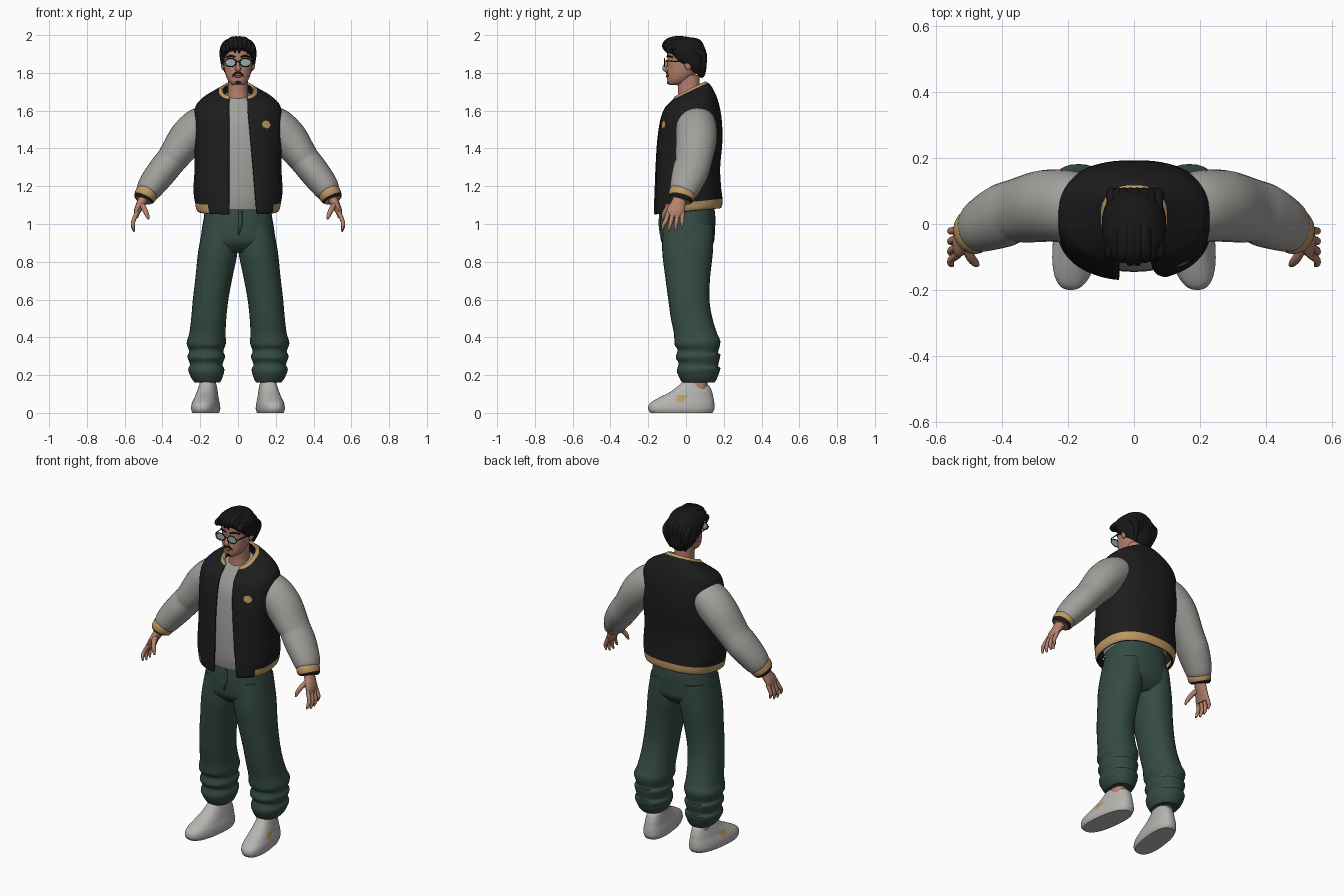
import bpy, bmesh, math, random
from mathutils import Vector

random.seed(4)
if "Cube" in bpy.data.objects:
    bpy.data.objects.remove(bpy.data.objects["Cube"])


def material(name, r, g, b):
    m = bpy.data.materials.new(name)
    m.use_nodes = True
    m.diffuse_color = (r, g, b, 1)
    node = m.node_tree.nodes["Principled BSDF"]
    node.inputs["Base Color"].default_value = (r, g, b, 1)
    node.inputs["Roughness"].default_value = 0.8
    return m


BLACK = material("jacket black", .012, .012, .012)
HAIR = material("hair black", .009, .009, .01)
GREY = material("sleeve grey", .36, .35, .33)
SHOE = material("shoe grey", .47, .46, .44)
GREEN = material("trouser green", .035, .07, .056)
TAN = material("trim tan", .52, .32, .12)
SKIN = material("skin", .46, .22, .15)
LIP = material("lip", .27, .09, .07)
LENS = material("lens", .3, .42, .44)


def smooth_rows(rows, k):
    """Catmull-Rom interpolation of every value in the control rows."""
    out = []
    for i in range(len(rows) - 1):
        p, a, b, n = rows[max(i - 1, 0)], rows[i], rows[i + 1], rows[min(i + 2, len(rows) - 1)]
        for j in range(k):
            t = j / k
            out.append([.5 * (2 * y + (z - x) * t + (2 * x - 5 * y + 4 * z - w) * t * t
                              + (3 * y - x - 3 * z + w) * t ** 3)
                        for x, y, z, w in zip(p, a, b, n)])
    return out + [list(rows[-1])]


def skin_grid(name, grid, mats, closed=True, rule=None):
    """Bridge rows of points into one smooth mesh; rule(row, column, centre) picks a colour."""
    bm = bmesh.new()
    vs = [[bm.verts.new(p) for p in row] for row in grid]
    n = len(vs[0])
    for r in range(len(vs) - 1):
        for c in range(n if closed else n - 1):
            d = (c + 1) % n
            f = bm.faces.new((vs[r][c], vs[r][d], vs[r + 1][d], vs[r + 1][c]))
            if rule:
                f.material_index = rule(r, c, f.calc_center_median())
    if closed:
        bm.faces.new(vs[0][::-1])
        bm.faces.new(vs[-1])
    bmesh.ops.recalc_face_normals(bm, faces=bm.faces)
    return finish(name, bm, mats)


def finish(name, bm, mats):
    me = bpy.data.meshes.new(name)
    bm.to_mesh(me)
    bm.free()
    ob = bpy.data.objects.new(name, me)
    bpy.context.collection.objects.link(ob)
    for m in mats:
        me.materials.append(m)
    bpy.ops.object.select_all(action="DESELECT")
    ob.select_set(True)
    bpy.context.view_layer.objects.active = ob
    bpy.ops.object.shade_smooth_by_angle(angle=math.radians(45))
    return ob


def loft(name, rows, mats, side=1, n=32, k=4, p=.9, skew=0, gap=None, rule=None):
    """Stack of rounded sections: z, centre x, half width, front y, back y, tilt."""
    grid = []
    for z, cx, rx, yf, yb, tilt in smooth_rows(rows, k):
        cy, ry = (yf + yb) / 2, (yb - yf) / 2
        start, span = 0, math.tau * (n - 1) / n
        if gap:
            left, right = gap(z)
            start = math.asin((left / rx) ** (1 / p))
            span = math.tau - math.asin((right / rx) ** (1 / p)) - start
        ring = []
        for i in range(n):
            a = start + span * i / (n - 1)
            s, c = math.sin(a), math.cos(a)
            y = cy - ry * math.copysign(abs(c) ** p, c)
            x = cx + rx * math.copysign(abs(s) ** p, s) - skew * y
            ring.append((side * x, y, z + tilt * y))
        grid.append(ring)
    return skin_grid(name, grid, mats, not gap, rule)


def tube(name, rows, mats, side=1, n=16, k=4, ref=(0, 1, 0), rule=None):
    """Sweep an oval along a path: x, y, z, radius across, radius along ref."""
    rows = smooth_rows(rows, k)
    pts = [Vector(r[:3]) for r in rows]
    grid = []
    for i, (q, r) in enumerate(zip(pts, rows)):
        t = pts[min(i + 1, len(pts) - 1)] - pts[max(i - 1, 0)]
        u = t.cross(Vector(ref)).normalized()
        v = u.cross(t).normalized()
        ring = []
        for j in range(n):
            a = math.tau * j / n
            w = q + u * r[3] * math.cos(a) + v * r[4] * math.sin(a)
            ring.append((side * w.x, w.y, w.z))
        grid.append(ring)
    return skin_grid(name, grid, mats, rule=rule)


def ball(name, centre, size, mat):
    bm = bmesh.new()
    bmesh.ops.create_uvsphere(bm, u_segments=16, v_segments=10, radius=1)
    bmesh.ops.scale(bm, vec=size, verts=bm.verts)
    bmesh.ops.translate(bm, vec=centre, verts=bm.verts)
    return finish(name, bm, [mat])


def disc(name, centre, rx, rz, mat, n=16, rag=0):
    bm = bmesh.new()
    x, y, z = centre
    vs = []
    for i in range(n):
        a, f = math.tau * i / n, 1 - rag * (i % 2)
        vs.append(bm.verts.new((x + rx * f * math.cos(a), y, z + rz * f * math.sin(a))))
    mid = bm.verts.new(centre)
    for i in range(n):
        bm.faces.new((vs[i], vs[(i + 1) % n], mid))
    return finish(name, bm, [mat])


# Jacket body: open front, tan waistband and collar
def front_gap(z):
    t = min(max((z - 1.06) / .56, 0), 1)
    return .1 - .05 * t, .045


def jacket_trim(r, c, q):
    z0 = q.z - q.y * (.1 if q.z < 1.3 else .5)
    waist = 1.073 < z0 < 1.117 and 6 < c < 65
    return 1 if waist or r >= 40 else 0


jacket = loft("jacket_body", [
    (1.07, 0, .205, -.162, .178, .1), (1.08, 0, .215, -.165, .185, .1),
    (1.115, 0, .222, -.165, .187, .1), (1.18, 0, .23, -.162, .18, .07),
    (1.3, 0, .224, -.157, .175, 0), (1.44, 0, .228, -.148, .187, 0),
    (1.55, 0, .23, -.132, .183, .02), (1.62, 0, .218, -.11, .168, .1),
    (1.655, 0, .178, -.088, .148, .25), (1.68, 0, .118, -.072, .126, .4),
    (1.687, 0, .098, -.07, .114, .48), (1.7, 0, .08, -.062, .1, .5)],
    [BLACK, TAN], n=73, k=4, p=.82, gap=front_gap, rule=jacket_trim)
shell = jacket.modifiers.new("thickness", "SOLIDIFY")
shell.thickness, shell.offset = .012, 0

badge = disc("chest_badge", (.16, -.14, 1.53), .032, .023, TAN, rag=.16)
wrap = badge.modifiers.new("fit", "SHRINKWRAP")
wrap.target, wrap.offset = jacket, .004

# Shirt, hips, neck
loft("shirt", [(1.08, 0, .17, -.135, .14, 0), (1.16, 0, .19, -.145, .15, 0),
               (1.35, 0, .19, -.142, .15, 0), (1.52, 0, .19, -.12, .15, 0),
               (1.61, 0, .15, -.085, .13, .1), (1.66, 0, .085, -.062, .1, .3),
               (1.68, 0, .06, -.05, .085, .35)], [GREY])
loft("trouser_hips", [(1.12, 0, .17, -.125, .145, 0), (1.04, 0, .18, -.135, .155, 0),
                      (.96, 0, .193, -.136, .153, 0), (.9, 0, .19, -.128, .145, 0),
                      (.85, 0, .11, -.08, .1, 0)], [GREEN], p=.85)
loft("trouser_fly", [(1.07, .012, .012, -.141, -.1, 0), (1, .012, .013, -.145, -.1, 0),
                     (.94, .002, .006, -.138, -.1, 0)], [GREEN], n=12)
loft("neck", [(1.62, 0, .065, -.05, .085, 0), (1.7, 0, .053, -.042, .075, 0),
              (1.79, 0, .053, -.05, .07, 0)], [SKIN])

for side, word in ((1, "left"), (-1, "right")):
    # Legs with gathered folds toward the ankle
    leg = [(1, .095, .088, -.12, .145, 0), (.86, .106, .104, -.126, .143, 0),
           (.72, .127, .098, -.11, .128, 0), (.6, .145, .094, -.094, .124, 0),
           (.5, .155, .093, -.08, .14, 0), (.42, .162, .096, -.064, .165, 0)]
    for i in range(5):
        puff = .006 * (-1) ** i
        leg.append((.365 - .035 * i, .168, .098 + puff - .002 * i, -.054 - puff + .003 * i,
                    .176 + puff, .06 * (-1) ** i))
    leg += [(.185, .165, .082, -.035, .165, 0), (.16, .162, .066, -.02, .15, 0)]
    loft(word + "_trouser_leg", leg, [GREEN], side)
    loft(word + "_ankle", [(.08, .165, .038, .02, .11, 0), (.2, .165, .04, .02, .115, 0)],
         [SKIN], side, n=16)

    # Shoe with a tan patch on the outer side
    loft(word + "_shoe", [
        (0, .168, .066, -.188, .14, 0), (.02, .168, .072, -.2, .15, 0),
        (.05, .168, .069, -.192, .15, 0), (.08, .167, .06, -.145, .145, 0),
        (.11, .166, .053, -.085, .138, 0), (.14, .165, .046, -.045, .125, 0),
        (.165, .164, .04, -.02, .095, 0)], [SHOE, TAN], side, n=48, p=.82, skew=.12,
        rule=lambda r, c, q: int(abs(q.x) > .19 and -.05 < q.y < 0 and .055 < q.z < .092))

    # Sleeve, cuff and hand
    tube(word + "_sleeve", [
        (.15, .055, 1.54, .092, .098), (.205, .055, 1.512, .102, .108),
        (.27, .055, 1.45, .1, .109), (.33, .045, 1.37, .086, .102),
        (.36, .04, 1.33, .081, .096), (.4, .025, 1.28, .08, .097),
        (.45, .002, 1.215, .074, .086), (.478, -.014, 1.172, .064, .074),
        (.486, -.02, 1.158, .05, .06)], [GREY], side, n=28)
    tube(word + "_cuff", [
        (.475, -.012, 1.178, .054, .066), (.485, -.02, 1.16, .06, .072),
        (.497, -.026, 1.138, .056, .066), (.502, -.03, 1.126, .046, .056)],
        [TAN, BLACK], side, n=24, rule=lambda r, c, q: int(r > 7))
    tube(word + "_palm", [
        (.495, -.03, 1.145, .028, .034), (.515, -.042, 1.105, .024, .04),
        (.532, -.055, 1.07, .019, .047), (.54, -.058, 1.035, .011, .043)], [SKIN], side)
    for i, finger in enumerate(("index", "middle", "ring", "little")):
        y, drop = -.094 + .025 * i, (.01, 0, .003, .02)[i]
        tube(f"{word}_{finger}_finger", [
            (.535, y, 1.06, .012, .012), (.554, y - .014 + .004 * i, 1.015, .011, .0115),
            (.556, y - .026 + .008 * i, .985 + drop, .01, .01),
            (.55, y - .032 + .01 * i, .96 + drop, .005, .005)], [SKIN], side, n=10)
    tube(word + "_thumb", [
        (.512, -.06, 1.105, .016, .018), (.496, -.1, 1.08, .014, .014),
        (.482, -.118, 1.05, .012, .012), (.474, -.125, 1.025, .005, .005)], [SKIN], side, n=10)

    # Ear, eyebrow, spectacles
    ball(word + "_ear", (side * .08, .012, 1.845), (.01, .02, .03), SKIN)
    tube(word + "_eyebrow", [(.014, -.1, 1.884, .004, .004), (.04, -.094, 1.89, .005, .005),
                             (.064, -.07, 1.882, .003, .004)], [HAIR], side, n=8)
    disc(word + "_lens", (side * .039, -.113, 1.855), .029, .021, LENS)
    rim = []
    for i in range(17):
        a = math.tau * i / 16
        rim.append((.039 + .03 * math.cos(a), -.113, 1.855 + .022 * math.sin(a), .0028, .0028))
    tube(word + "_lens_rim", rim, [BLACK], side, n=6, k=1)
    tube(word + "_temple", [(.068, -.113, 1.862, .003, .003), (.08, -.09, 1.862, .003, .003),
                            (.084, .02, 1.86, .003, .003)], [BLACK], side, n=6, ref=(0, 0, 1))
tube("spectacle_bridge", [(-.011, -.113, 1.86, .003, .003), (.011, -.113, 1.86, .003, .003)],
     [BLACK], n=6)

# Head and face
loft("head", [(1.735, 0, .025, -.088, -.03, 0), (1.75, 0, .046, -.097, .005, 0),
              (1.78, 0, .063, -.1, .04, 0), (1.82, 0, .073, -.099, .07, 0),
              (1.87, 0, .078, -.098, .085, 0), (1.92, 0, .078, -.099, .088, 0),
              (1.96, 0, .068, -.08, .08, 0), (1.98, 0, .04, -.04, .05, 0)], [SKIN])
tube("nose", [(0, -.096, 1.868, .007, .008), (0, -.109, 1.838, .011, .01),
              (0, -.113, 1.82, .012, .015), (0, -.1, 1.81, .006, .012)],
     [SKIN], ref=(1, 0, 0))
tube("moustache", [(-.03, -.092, 1.783, .003, .004), (-.014, -.101, 1.798, .005, .005),
                   (0, -.103, 1.8, .003, .005), (.014, -.101, 1.798, .005, .005),
                   (.03, -.092, 1.783, .003, .004)], [HAIR], n=8)
tube("lips", [(-.021, -.095, 1.782, .003, .004), (0, -.101, 1.782, .007, .006),
              (.021, -.095, 1.782, .003, .004)], [LIP], n=10)
ball("chin_beard", (0, -.093, 1.75), (.016, .008, .009), HAIR)

# Hair: a cap plus swept locks
loft("hair_cap", [(1.835, 0, .08, -.088, .085, -.75), (1.86, 0, .092, -.1, .103, -.62),
                  (1.905, 0, .098, -.112, .11, -.35), (1.945, 0, .09, -.11, .1, -.15),
                  (1.975, 0, .065, -.085, .075, 0), (1.988, 0, .025, -.04, .035, 0)], [HAIR])
for i in range(8):
    x = -.077 + .022 * i
    h = -7 * x * x + random.uniform(-.004, .002)
    w = random.uniform(.8, 1.2)
    tip = random.uniform(-.012, .012)
    tube(f"hair_lock_{i + 1}", [
        (x * 1.05 + tip, -.103 + abs(x) * .4, 1.915 + tip + h * .3, .004, .005),
        (x, -.118 + abs(x) * .4, 1.945 + h * .7, .014, .015 * w),
        (x * .95, -.085, 1.972 + h, .019, .02 * w), (x * .85, -.02, 1.98 + h, .018, .022 * w),
        (x * .85, .06, 1.956 + h, .02, .021 * w), (x * .9, .094, 1.9 + h * .4, .016, .02 * w),
        (x * .8, .092, 1.835, .013, .016), (x * .65, .074, 1.775, .004, .005)],
        [HAIR], n=10, ref=(1, 0, 0))
